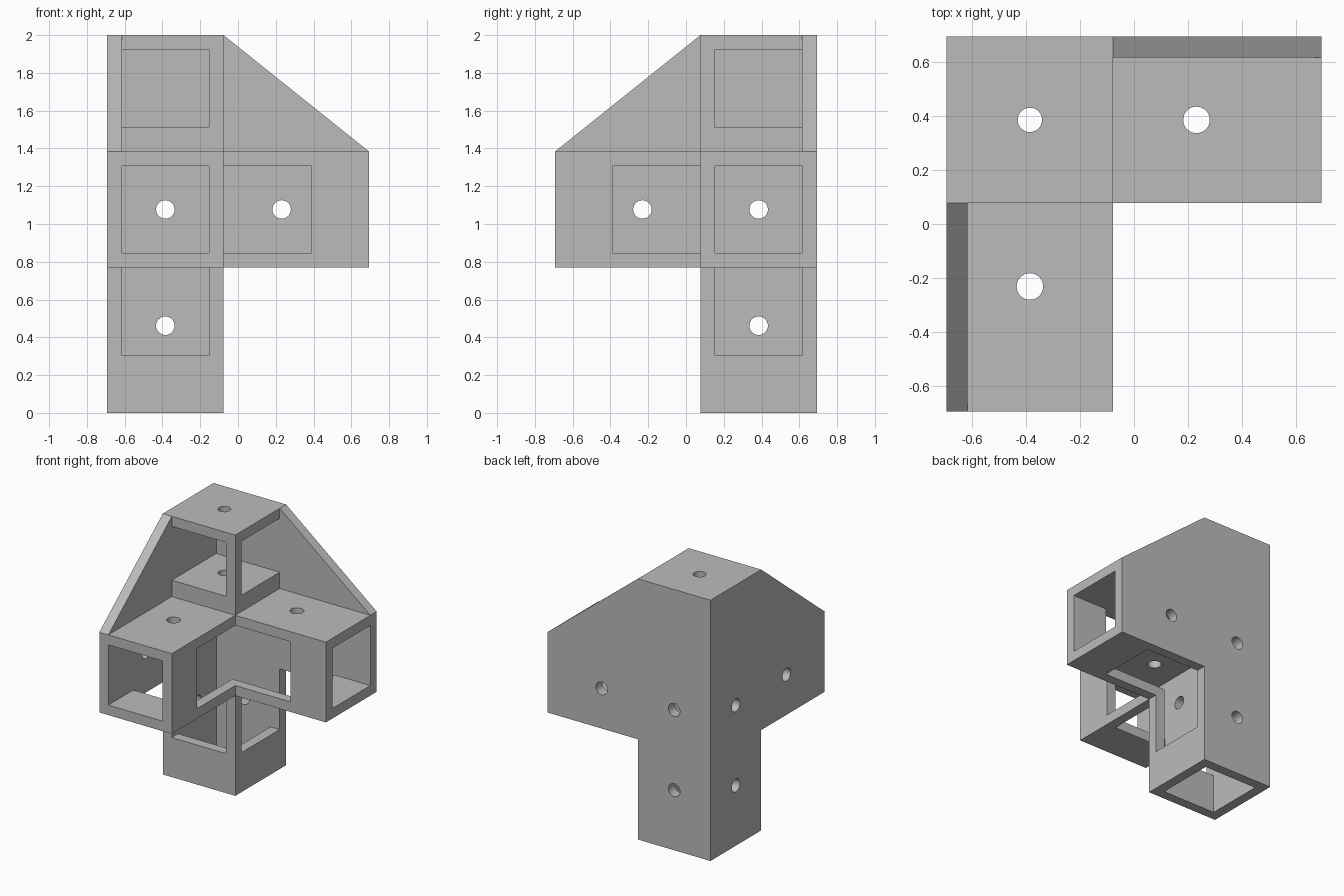
import bpy, bmesh
from mathutils import Matrix, Vector

cube = bpy.data.objects.get("Cube")
if cube:
    bpy.data.objects.remove(cube, do_unlink=True)

# Plain grey material
grey = bpy.data.materials.new("plain_grey")
grey.use_nodes = True
colour = (0.5, 0.5, 0.5, 1)
grey.diffuse_color = colour
grey.node_tree.nodes["Principled BSDF"].inputs["Base Color"].default_value = colour

# Main dimensions
U = 1 / 13                 # wall thickness
END = 9 * U                # outer reach in x and y
IN = U                     # inner side of the square column
Z0, Z1, TOP = 10 * U, 18 * U, 2.0
REACH = 0.39               # how far windows run along each arm
MID = 5 * U                # centre line of the column
ARM = 3 * U                # hole position along each arm
OVER = 0.01                # cutter overshoot into empty space


def finish(name, bm):
    bmesh.ops.recalc_face_normals(bm, faces=bm.faces)
    mesh = bpy.data.meshes.new(name)
    bm.to_mesh(mesh)
    bm.free()
    mesh.materials.append(grey)
    obj = bpy.data.objects.new(name, mesh)
    bpy.context.collection.objects.link(obj)
    return obj


def box(name, xs, ys, zs):
    bm = bmesh.new()
    bmesh.ops.create_cube(bm, size=1)
    for v in bm.verts:
        v.co = [r[0] if c < 0 else r[1] for c, r in zip(v.co, (xs, ys, zs))]
    return finish(name, bm)


def drill(axis, centre, depth, radius=0.049):
    bm = bmesh.new()
    turn = Vector((0, 0, 1)).rotation_difference(Vector(axis)).to_matrix().to_4x4()
    bmesh.ops.create_cone(bm, cap_ends=True, segments=32, radius1=radius, radius2=radius,
                          depth=depth, matrix=Matrix.Translation(centre) @ turn)
    return finish("hole_cutter", bm)


def gusset(name, points, push):
    bm = bmesh.new()
    face = bm.faces.new([bm.verts.new(p) for p in points])
    made = bmesh.ops.extrude_face_region(bm, geom=[face])["geom"]
    bmesh.ops.translate(bm, vec=push, verts=[g for g in made if isinstance(g, bmesh.types.BMVert)])
    return finish(name, bm)


# Solid column and two arms
parts = [
    box("column", (-END, -IN), (IN, END), (0, TOP)),
    box("side_arm", (-IN, END), (IN, END), (Z0, Z1)),
    box("front_arm", (-END, -IN), (-END, IN), (Z0, Z1)),
]

# Triangular walls joining the arms to the tower
gusset("side_gusset", [(-IN, END, Z1), (-IN, END, TOP), (END, END, Z1)], (0, -U, 0))
gusset("front_gusset", [(-END, IN, Z1), (-END, IN, TOP), (-END, -END, Z1)], (U, 0, 0))

# Inner ranges of the square tubes
ix, iy, iz = (-END + U, -IN - U), (IN + U, END - U), (Z0 + U, Z1 - U)
wx = (ix[1] - OVER, REACH)
wy = (-REACH, iy[0] + OVER)
wz = (0.303, iz[0] + OVER)
tower = (1.51, TOP - U)
cutters = [
    # Tubes
    box("tube_cutter", (ix[0], 1), iy, iz),
    box("tube_cutter", ix, (-1, iy[1]), iz),
    box("tube_cutter", ix, iy, (-1, iz[1])),
    # Windows wrapping the inner corners between neighbouring tubes
    box("window_cutter", ix, wy, wz),
    box("window_cutter", wx, iy, wz),
    box("window_cutter", wx, wy, iz),
    # Tower openings
    box("tower_cutter", ix, (0, iy[1]), tower),
    box("tower_cutter", (ix[0], 0), iy, tower),
]

# Screw holes in the back wall, side wall, arm tops and tower
low, mid = 6 * U, 14 * U
for a, z in ((MID, mid), (-ARM, mid), (MID, low)):
    cutters.append(drill((0, 1, 0), (-a, END, z), 4 * U))
    cutters.append(drill((1, 0, 0), (-END, a, z), 4 * U))
cutters.append(drill((0, 0, 1), (ARM, MID, Z1), 4 * U))
cutters.append(drill((0, 0, 1), (-MID, -ARM, Z1), 4 * U))
cutters.append(drill((0, 0, 1), (-MID, MID, 1.65), 0.9, 0.045))

# Cut every part, then discard the cutters
for part in parts:
    bpy.context.view_layer.objects.active = part
    for c in cutters:
        mod = part.modifiers.new("cut", "BOOLEAN")
        mod.operation = "DIFFERENCE"
        mod.solver = "EXACT"
        mod.object = c
        bpy.ops.object.modifier_apply(modifier=mod.name)
for c in cutters:
    bpy.data.objects.remove(c, do_unlink=True)
